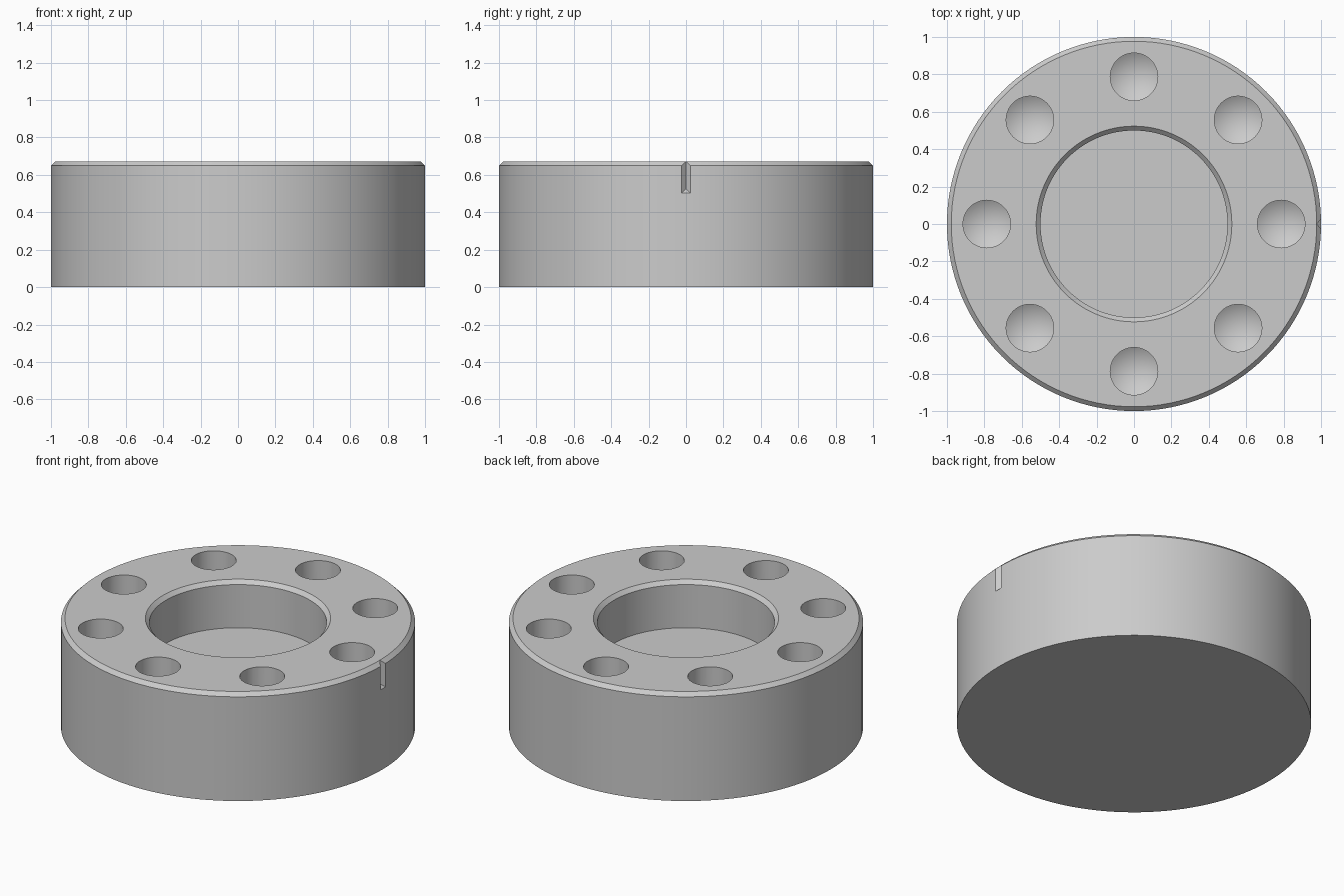
import bpy, bmesh
from math import pi, radians, cos, sin
from mathutils import Matrix

if "Cube" in bpy.data.objects:
    bpy.data.objects.remove(bpy.data.objects["Cube"])

HEIGHT, BEVEL = 0.672, 0.023
BORE_FLOOR = 0.38


def finish(bm, name):
    bmesh.ops.remove_doubles(bm, verts=bm.verts, dist=1e-5)
    bmesh.ops.dissolve_degenerate(bm, edges=bm.edges, dist=1e-6)
    bmesh.ops.recalc_face_normals(bm, faces=bm.faces)
    mesh = bpy.data.meshes.new(name)
    bm.to_mesh(mesh)
    bm.free()
    obj = bpy.data.objects.new(name, mesh)
    bpy.context.collection.objects.link(obj)
    return obj


def lathe(name, profile, steps, centres=((0, 0),)):
    """Revolve an (r, z) profile about z, once at each centre."""
    bm = bmesh.new()
    for cx, cy in centres:
        vs = [bm.verts.new((cx + r, cy, z)) for r, z in profile]
        es = [bm.edges.new(p) for p in zip(vs, vs[1:])]
        bmesh.ops.spin(bm, geom=vs + es, cent=(cx, cy, 0), axis=(0, 0, 1),
                       angle=2 * pi, steps=steps, use_merge=True)
    return finish(bm, name)


def cut(target, cutter):
    cutter.hide_render = True
    mod = target.modifiers.new("cut", 'BOOLEAN')
    mod.operation, mod.solver, mod.object = 'DIFFERENCE', 'EXACT', cutter
    bpy.context.view_layer.objects.active = target
    bpy.ops.object.modifier_apply(modifier=mod.name)
    bpy.data.objects.remove(cutter)


# Round body with chamfered rim and blind central bore
body = lathe("holder_body", [
    (0, 0), (1, 0), (1, HEIGHT - BEVEL), (1 - BEVEL, HEIGHT),
    (0.5 + BEVEL, HEIGHT), (0.5, HEIGHT - BEVEL),
    (0.5, BORE_FLOOR), (0, BORE_FLOOR)], 128)

# Ring of eight drilled holes with conical bottoms
ring = [(0.787 * cos(i * pi / 4), 0.787 * sin(i * pi / 4)) for i in range(8)]
cut(body, lathe("hole_cutter", [
    (0, 0.25), (0.127, 0.326), (0.127, 0.8), (0, 0.8)], 48, ring))

# V-shaped index notch on the right side, with a sloping lower end
bm = bmesh.new()
low = [bm.verts.new(p) for p in
       ((1.025, -0.05, 0.48), (1.025, 0.05, 0.48), (0.976, 0, 0.525))]
top = [bm.verts.new((v.co.x, v.co.y, 0.8)) for v in low]
bm.faces.new(low)
bm.faces.new(top)
for i in range(3):
    j = (i + 1) % 3
    bm.faces.new((low[i], low[j], top[j], top[i]))
cut(body, finish(bm, "notch_cutter"))

# Smooth round walls, crisp edges
body.select_set(True)
bpy.context.view_layer.objects.active = body
bpy.ops.object.shade_smooth_by_angle(angle=radians(25))
